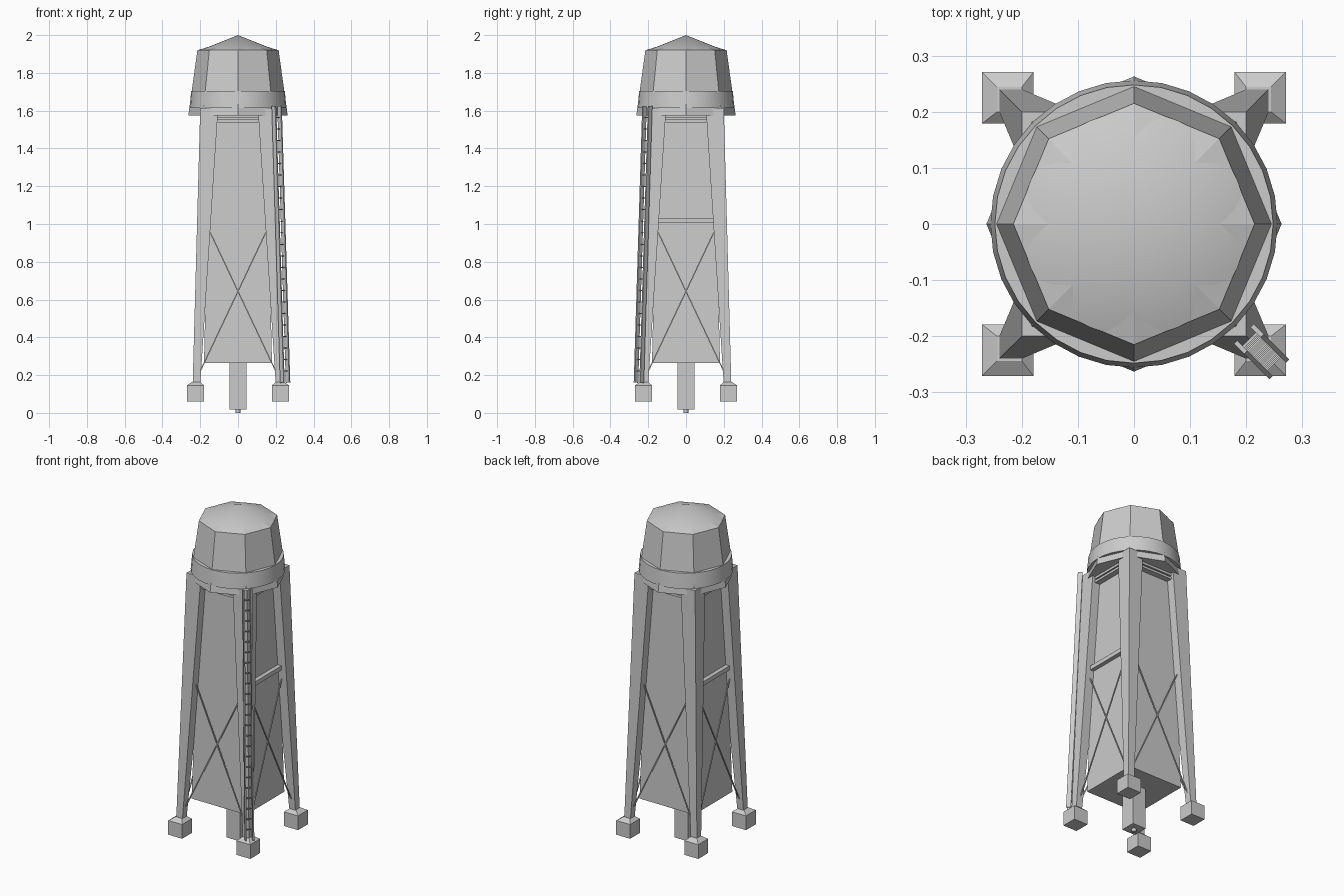
import bpy, bmesh, math
from mathutils import Vector, Matrix

if "Cube" in bpy.data.objects:
    bpy.data.objects.remove(bpy.data.objects["Cube"])


def make(name, bm):
    bmesh.ops.recalc_face_normals(bm, faces=bm.faces)
    me = bpy.data.meshes.new(name)
    bm.to_mesh(me)
    bm.free()
    ob = bpy.data.objects.new(name, me)
    bpy.context.collection.objects.link(ob)
    return ob


def loft(bm, rings):
    """Skin a list of equal-length point rings and cap both ends."""
    vs = [[bm.verts.new(p) for p in r] for r in rings]
    n = len(vs[0])
    for a, b in zip(vs, vs[1:]):
        for i in range(n):
            j = (i + 1) % n
            bm.faces.new((a[i], a[j], b[j], b[i]))
    bm.faces.new(vs[0])
    bm.faces.new(vs[-1])


def square(cx, cy, h, z):
    return [(cx - h, cy - h, z), (cx + h, cy - h, z), (cx + h, cy + h, z), (cx - h, cy + h, z)]


def ngon(n, r, z):
    return [(r * math.cos(math.tau * i / n), r * math.sin(math.tau * i / n), z) for i in range(n)]


def solid(name, rings):
    bm = bmesh.new()
    loft(bm, rings)
    return make(name, bm)


def cone(name, n, r, z0, z1):
    bm = bmesh.new()
    base = [bm.verts.new(p) for p in ngon(n, r, z0)]
    tip = bm.verts.new((0, 0, z1))
    for i in range(n):
        bm.faces.new((base[i], base[(i + 1) % n], tip))
    bm.faces.new(base)
    return make(name, bm)


def beam(bm, a, b, w, d, side):
    """Rectangular bar from a to b: width w along side, depth d across it."""
    a, b = Vector(a), Vector(b)
    axis = (b - a).normalized()
    s = Vector(side)
    s = (s - axis * s.dot(axis)).normalized()
    t = axis.cross(s)
    corners = [(-1, -1), (1, -1), (1, 1), (-1, 1)]
    loft(bm, [[p + s * w / 2 * u + t * d / 2 * v for u, v in corners] for p in (a, b)])


def smooth(ob):
    bpy.ops.object.select_all(action='DESELECT')
    bpy.context.view_layer.objects.active = ob
    ob.select_set(True)
    bpy.ops.object.shade_smooth_by_angle(angle=math.radians(30))


# tank: tapered octagon with a faceted roof and a round roof cap through it
solid("tank", [ngon(8, 0.263, 1.575), ngon(8, 0.215, 1.92)])
cone("roof_facets", 8, 0.215, 1.92, 1.985)
smooth(cone("roof_cap", 48, 0.2, 1.92, 2.0))

# round band around the tank's lower part
smooth(solid("tank_band", [ngon(32, 0.256, 1.615), ngon(32, 0.248, 1.705)]))

# tapered square tower body, central riser pipe and drain tip
solid("tower_body", [square(0, 0, 0.18, 0.265), square(0, 0, 0.15, 1.59)])
solid("riser", [square(0, 0, 0.045, 0.018), square(0, 0, 0.045, 0.28)])
solid("drain_tip", [ngon(12, 0.013, 0), ngon(12, 0.013, 0.03)])

# legs widening upward, each on a block footing
for sx, sy, side in [(-1, -1, "front_left"), (1, -1, "front_right"),
                     (-1, 1, "back_left"), (1, 1, "back_right")]:
    solid(side + "_leg", [square(sx * 0.22, sy * 0.22, 0.02, 0.15),
                          square(sx * 0.1525, sy * 0.1525, 0.0475, 1.615)])
    solid(side + "_footing", [square(sx * 0.225, sy * 0.225, 0.046, 0.06),
                              square(sx * 0.225, sy * 0.225, 0.046, 0.145),
                              square(sx * 0.222, sy * 0.222, 0.022, 0.163)])

# cross braces and top rails on four sides, mid rails on the left and right
for k in range(4):
    bm = bmesh.new()
    for s in (-1, 1):
        beam(bm, (s * 0.2, -0.213, 0.22), (-s * 0.147, -0.185, 0.955), 0.006, 0.006, (0, 1, 0))
    for z in (1.545, 1.567):
        beam(bm, (-0.108, -0.165, z), (0.108, -0.165, z), 0.04, 0.014, (0, 1, 0))
    if k % 2:
        beam(bm, (-0.147, -0.175, 1.02), (0.147, -0.175, 1.02), 0.025, 0.025, (0, 1, 0))
    bm.transform(Matrix.Rotation(k * math.pi / 2, 4, 'Z'))
    make("braces_" + ("front", "right", "back", "left")[k], bm)

# ladder down the front right leg
bm = bmesh.new()
across = Vector((1, 1, 0)).normalized()
low, high = Vector((0.25, -0.25, 0.16)), Vector((0.205, -0.205, 1.625))
for s in (-1, 1):
    o = across * 0.021 * s
    beam(bm, low + o, high + o, 0.008, 0.026, across)
for i in range(1, 24):
    p = low.lerp(high, i / 24)
    beam(bm, p - across * 0.021, p + across * 0.021, 0.005, 0.005, (0, 0, 1))
make("ladder", bm)
